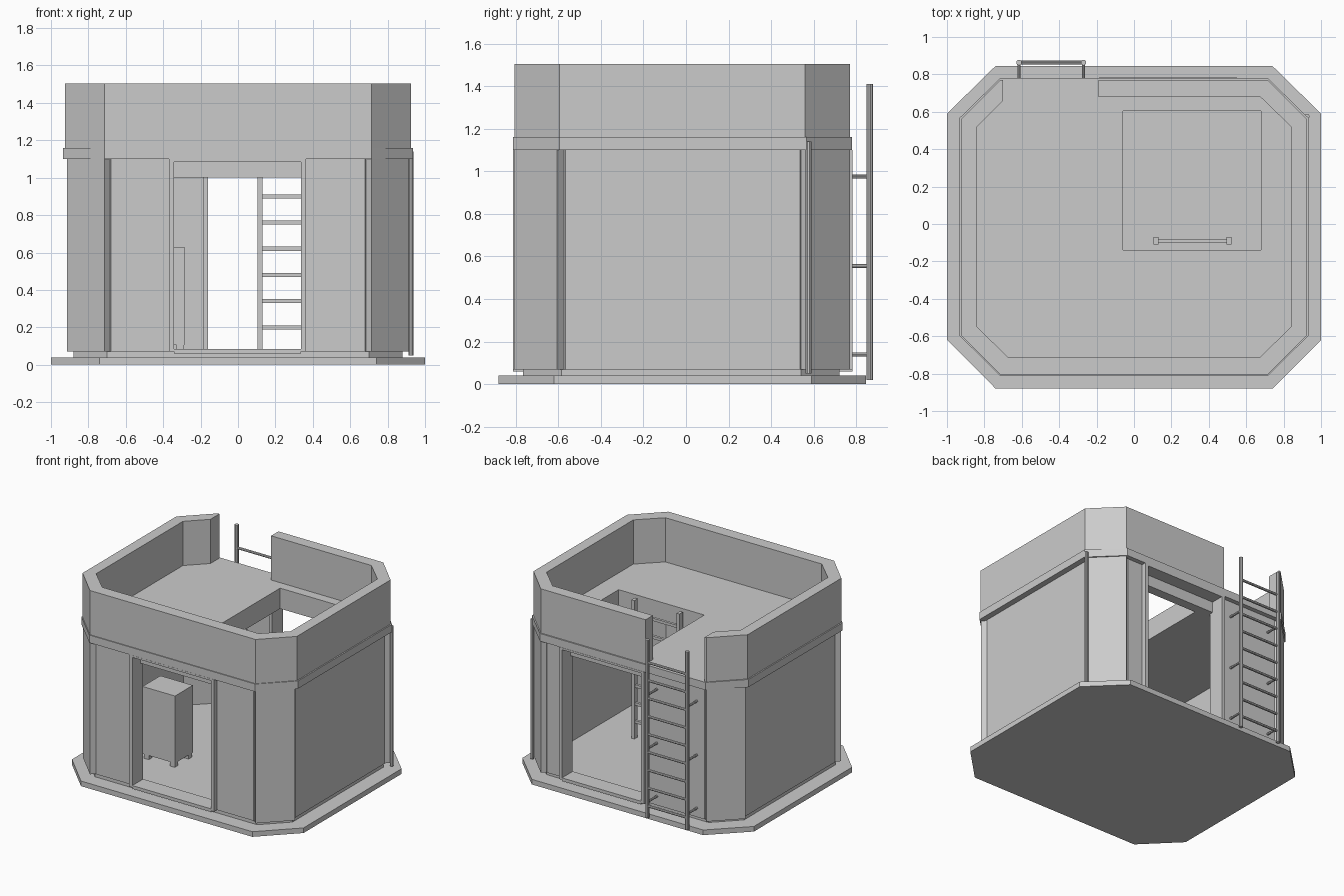
import bpy, bmesh
from mathutils import Vector

cube = bpy.data.objects.get("Cube")
if cube:
    bpy.data.objects.remove(cube, do_unlink=True)

GREY = (0.6, 0.6, 0.6, 1)
mat = bpy.data.materials.new("concrete grey")
mat.diffuse_color = GREY
mat.use_nodes = True
mat.node_tree.nodes["Principled BSDF"].inputs["Base Color"].default_value = GREY


def finish(name, bm):
    bmesh.ops.recalc_face_normals(bm, faces=bm.faces)
    mesh = bpy.data.meshes.new(name)
    bm.to_mesh(mesh)
    bm.free()
    mesh.materials.append(mat)
    obj = bpy.data.objects.new(name, mesh)
    bpy.context.collection.objects.link(obj)
    return obj


def prism(name, outline, z0, z1):
    """Extrude a plan outline from z0 to z1."""
    bm = bmesh.new()
    face = bm.faces.new([bm.verts.new((x, y, z0)) for x, y in outline])
    new = bmesh.ops.extrude_face_region(bm, geom=[face])["geom"]
    tops = [v for v in new if isinstance(v, bmesh.types.BMVert)]
    bmesh.ops.translate(bm, verts=tops, vec=(0, 0, z1 - z0))
    return finish(name, bm)


def box(name, x0, x1, y0, y1, z0, z1):
    return prism(name, [(x0, y0), (x1, y0), (x1, y1), (x0, y1)], z0, z1)


def rod(name, a, b, radius, sides=10):
    a, b = Vector(a), Vector(b)
    bm = bmesh.new()
    bmesh.ops.create_cone(bm, cap_ends=True, segments=sides, radius1=radius,
                          radius2=radius, depth=(b - a).length)
    obj = finish(name, bm)
    obj.location = (a + b) / 2
    obj.rotation_euler = (b - a).to_track_quat("Z", "Y").to_euler()
    bpy.context.view_layer.objects.active = obj
    obj.select_set(True)
    bpy.ops.object.shade_smooth_by_angle()
    obj.select_set(False)
    return obj


def half(s, x, cx, y0, cy0, cy1, y1):
    """Front-to-back path down one side of a chamfered rectangle."""
    return [(s * cx, y0), (s * x, cy0), (s * x, cy1), (s * cx, y1)]


def octagon(*dims):
    return half(1, *dims) + half(-1, *dims)[::-1]


# Ground slab, plinth and floor
prism("ground_slab", octagon(1, 0.74, -0.88, -0.62, 0.59, 0.845), 0, 0.04)
prism("plinth_floor", octagon(0.88, 0.7, -0.765, -0.585, 0.54, 0.72), 0.04, 0.07)

# Side walls, each wrapping from the front doorway to the back doorway
OUTER = (0.89, 0.68, -0.778, -0.565, 0.535, 0.745)
INNER = (0.835, 0.67, -0.71, -0.55, 0.52, 0.68)
for side, s, xf, xb in (("left", 1, 0.345, 0.53), ("right", -1, -0.355, -0.175)):
    outline = ([(xf, OUTER[2])] + half(s, *OUTER) + [(xb, OUTER[5]), (xb, INNER[5])]
               + half(s, *INNER)[::-1] + [(xf, INNER[2])])
    prism(side + "_wall", outline, 0.07, 1.1)
    # Raised slabs on the chamfered corners
    d = 0.06
    for end, t, ya, yb in (("front", 1, -0.805, -0.605), ("back", -1, 0.77, 0.57)):
        prism(f"{side}_{end}_corner_slab",
              [(s * 0.715, ya), (s * 0.915, yb),
               (s * (0.915 - d), yb + t * d), (s * (0.715 - d), ya + t * d)], 0.07, 1.1)


# Doorway frames
def door_frame(name, x0, x1, y0, y1, w=0.027):
    box(name + "_jamb_a", x0, x0 + w, y0, y1, 0.07, 1.1)
    box(name + "_jamb_b", x1 - w, x1, y0, y1, 0.07, 1.1)
    box(name + "_lintel", x0 + w, x1 - w, y0, y1, 1.085, 1.1)
    box(name + "_sill", x0 + w, x1 - w, y0, y1, 0.06, 0.085)


door_frame("front_door", -0.37, 0.363, -0.813, -0.68)
door_frame("back_door", -0.187, 0.55, 0.65, 0.782)

# Roof band and ceiling slab with a square hatch
band = prism("roof_band", octagon(0.935, 0.715, -0.812, -0.595, 0.565, 0.78), 1.1, 1.16)
ceiling = prism("ceiling_slab", octagon(*INNER), 1.0, 1.1)
hatch = box("hatch_cutter", -0.06, 0.68, -0.14, 0.605, 0.9, 1.3)
hatch.hide_render = True
for slab in (band, ceiling):
    mod = slab.modifiers.new("hatch", "BOOLEAN")
    mod.operation = "DIFFERENCE"
    mod.object = hatch
    bpy.context.view_layer.objects.active = slab
    bpy.ops.object.modifier_apply(modifier=mod.name)
bpy.data.objects.remove(hatch, do_unlink=True)

# Parapet with a gap at the back for the outside ladder
P_OUT = (0.925, 0.715, -0.805, -0.595, 0.56, 0.77)
P_IN = (0.84, 0.675, -0.71, -0.55, 0.52, 0.68)
gap_a, gap_b = -0.19, -0.7
parapet = ([(gap_a, P_OUT[5])] + half(1, *P_OUT)[::-1] + half(-1, *P_OUT)
           + [(gap_b, P_OUT[5]), (gap_b, 0.66)]
           + half(-1, *P_IN)[:3][::-1] + half(1, *P_IN) + [(gap_a, P_IN[5])])
prism("parapet", parapet, 1.16, 1.505)

# Outside ladder with wall brackets
for side, x in (("left", -0.27), ("right", -0.615)):
    rod(side + "_outer_rail", (x, 0.863, 0.02), (x, 0.863, 1.41), 0.015)
    for z in (0.14, 0.555, 0.975):
        rod(side + "_bracket", (x, 0.74, z), (x, 0.863, z), 0.009, 8)
for k in range(9):
    z = 0.11 + 0.14 * k
    rod("outer_rung", (-0.615, 0.863, z), (-0.27, 0.863, z), 0.01, 8)

# Inside ladder up to the hatch
for side, x in (("right", 0.105), ("left", 0.495)):
    box(side + "_inner_rail", x, x + 0.025, -0.11, -0.07, 0.07, 1.15)
for k in range(7):
    z = 0.2 + 0.14 * k
    box("inner_rung", 0.12, 0.505, -0.1, -0.08, z - 0.011, z + 0.011)

# Drain pipe
rod("drain_pipe", (0.925, 0.575, 0.05), (0.925, 0.575, 1.14), 0.014)

# Cabinet on four feet
box("cabinet", -0.565, -0.285, -0.37, -0.15, 0.105, 0.63)
for x in (-0.555, -0.33):
    for y in (-0.365, -0.195):
        box("cabinet_foot", x, x + 0.04, y, y + 0.04, 0.07, 0.115)
